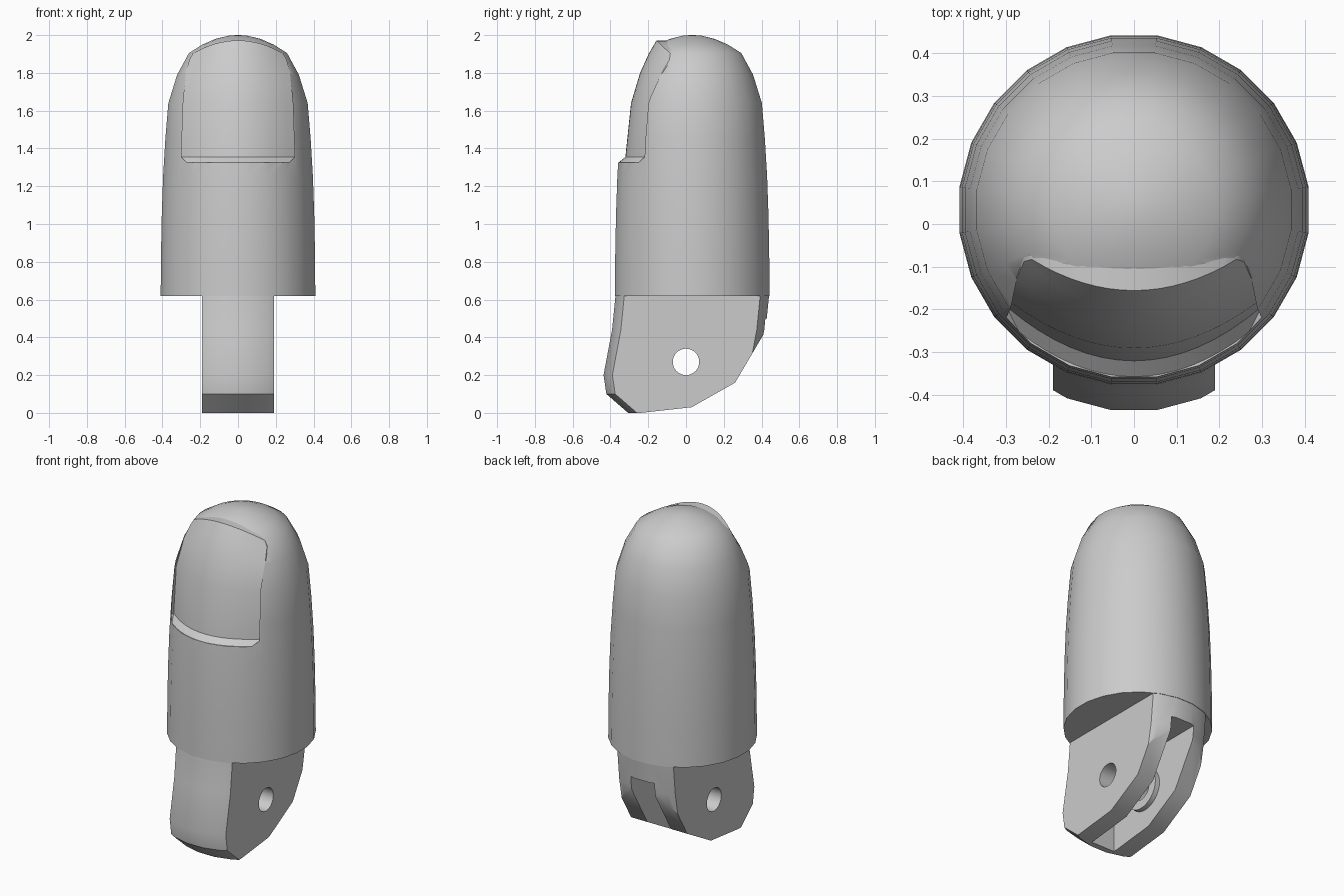
import bpy, bmesh, math
from mathutils import Matrix

if "Cube" in bpy.data.objects:
    bpy.data.objects.remove(bpy.data.objects["Cube"], do_unlink=True)

grey = bpy.data.materials.new("plain_grey")
grey.use_nodes = True
grey.diffuse_color = (0.6, 0.6, 0.6, 1)
grey.node_tree.nodes["Principled BSDF"].inputs["Base Color"].default_value = (0.6, 0.6, 0.6, 1)


def make(name, bm):
    bmesh.ops.recalc_face_normals(bm, faces=bm.faces)
    mesh = bpy.data.meshes.new(name)
    bm.to_mesh(mesh)
    bm.free()
    mesh.materials.append(grey)
    ob = bpy.data.objects.new(name, mesh)
    bpy.context.collection.objects.link(ob)
    return ob


def stack(name, rings, sides=24):
    """Capped stack of circles given as (z, radius, centre y)."""
    bm = bmesh.new()
    loops = []
    for z, r, cy in rings:
        angles = [math.tau * (i + 0.5) / sides for i in range(sides)]
        loops.append([bm.verts.new((r * math.cos(a), cy + r * math.sin(a), z)) for a in angles])
    for a, b in zip(loops, loops[1:]):
        for i in range(sides):
            j = (i + 1) % sides
            bm.faces.new((a[i], a[j], b[j], b[i]))
    bm.faces.new(loops[0])
    bm.faces.new(loops[-1])
    return make(name, bm)


def prism(name, outline, half):
    """Side outline in (y, z), extruded across x."""
    bm = bmesh.new()
    face = bm.faces.new([bm.verts.new((-half, y, z)) for y, z in outline])
    moved = bmesh.ops.extrude_face_region(bm, geom=[face])["geom"]
    verts = [v for v in moved if isinstance(v, bmesh.types.BMVert)]
    bmesh.ops.translate(bm, verts=verts, vec=(2 * half, 0, 0))
    return make(name, bm)


def rod(name, radius, length, y, z):
    bm = bmesh.new()
    spin = Matrix.Translation((0, y, z)) @ Matrix.Rotation(math.pi / 2, 4, "Y")
    bmesh.ops.create_cone(bm, cap_ends=True, segments=32, radius1=radius,
                          radius2=radius, depth=length, matrix=spin)
    return make(name, bm)


def nail_slab(name, rows, shift, depth, cols=16):
    """Curved slab from rows of (z, front y, half width, side y, side drop)."""
    bm = bmesh.new()
    layers = []
    for push in (shift, shift + depth):
        grid = []
        for z, front, width, side, drop in rows:
            ts = [2 * i / cols - 1 for i in range(cols + 1)]
            grid.append([bm.verts.new((width * t, front + (side - front) * t * t + push,
                                       z - drop * t * t)) for t in ts])
        for a, b in zip(grid, grid[1:]):
            for i in range(cols):
                bm.faces.new((a[i], a[i + 1], b[i + 1], b[i]))
        layers.append(grid)
    rims = [[g[0] for g in layers[k]] + layers[k][-1][1:]
            + [g[-1] for g in layers[k]][-2::-1] + layers[k][0][-2:0:-1] for k in (0, 1)]
    for i in range(len(rims[0])):
        j = (i + 1) % len(rims[0])
        bm.faces.new((rims[0][i], rims[0][j], rims[1][j], rims[1][i]))
    return make(name, bm)


def carve(ob, steps):
    """Apply boolean steps and discard their cutters."""
    for operation, cutter in steps:
        mod = ob.modifiers.new("carve", "BOOLEAN")
        mod.operation, mod.object, mod.solver = operation, cutter, "EXACT"
    graph = bpy.context.evaluated_depsgraph_get()
    mesh = bpy.data.meshes.new_from_object(ob.evaluated_get(graph))
    ob.modifiers.clear()
    ob.data = mesh
    for _, cutter in steps:
        bpy.data.objects.remove(cutter, do_unlink=True)


# Rounded fingertip with a shallow bed for the nail
profile = [(0.62, 0.413), (0.85, 0.411), (1.05, 0.407), (1.25, 0.4), (1.45, 0.388),
           (1.64, 0.372), (1.79, 0.325), (1.905, 0.262), (1.95, 0.19), (1.98, 0.12),
           (1.997, 0.05), (2.0, 0.01)]
body = stack("fingertip_body", [(z, r, 0.033) for z, r in profile])
nail_rows = [(1.325, -0.355, 0.27, -0.25, 0), (1.355, -0.318, 0.3, -0.19, 0),
             (1.64, -0.288, 0.29, -0.18, 0), (1.8, -0.24, 0.275, -0.125, 0),
             (1.9, -0.195, 0.258, -0.085, 0.03), (1.972, -0.153, 0.24, -0.08, 0.07)]
carve(body, [("DIFFERENCE", nail_slab("nail_cutter", nail_rows, 0, -0.6))])

# Fingernail
nail = nail_slab("fingernail", nail_rows, -0.003, 0.085)

# Hinge block, curved in front, with chamfered underside and flat cheeks
hinge = stack("hinge_block", [(0, 0.41, 0.1), (0.1, 0.41, -0.015), (0.2, 0.41, -0.03),
                              (0.44, 0.41, 0.015), (0.64, 0.41, 0.035)])
outline = [(-0.6, 0.7), (0.6, 0.7), (0.6, 0.44), (0.425, 0.44), (0.26, 0.16),
           (0.03, 0.03), (-0.24, 0.0), (-0.6, -0.01)]
slot = [(-0.27, -0.1), (0.6, -0.1), (0.6, 0.5), (-0.27, 0.5)]
carve(hinge, [("INTERSECT", prism("cheek_cutter", outline, 0.19)),
              ("DIFFERENCE", prism("slot_cutter", slot, 0.08)),
              ("DIFFERENCE", rod("pin_hole_cutter", 0.07, 1, 0, 0.27))])

# Raised rings around the pin hole, inside the slot
rings = []
for side, label in ((1, "left"), (-1, "right")):
    ring = rod(label + "_hinge_ring", 0.125, 0.04, 0, 0.27)
    ring.data.transform(Matrix.Translation((side * 0.07, 0, 0)))
    carve(ring, [("DIFFERENCE", rod("ring_hole_cutter", 0.07, 1, 0, 0.27))])
    rings.append(ring)

# Smooth shading with crisp edges
bpy.ops.object.select_all(action="DESELECT")
for ob in [body, nail, hinge] + rings:
    ob.select_set(True)
bpy.context.view_layer.objects.active = body
bpy.ops.object.shade_smooth_by_angle(angle=math.radians(32))
